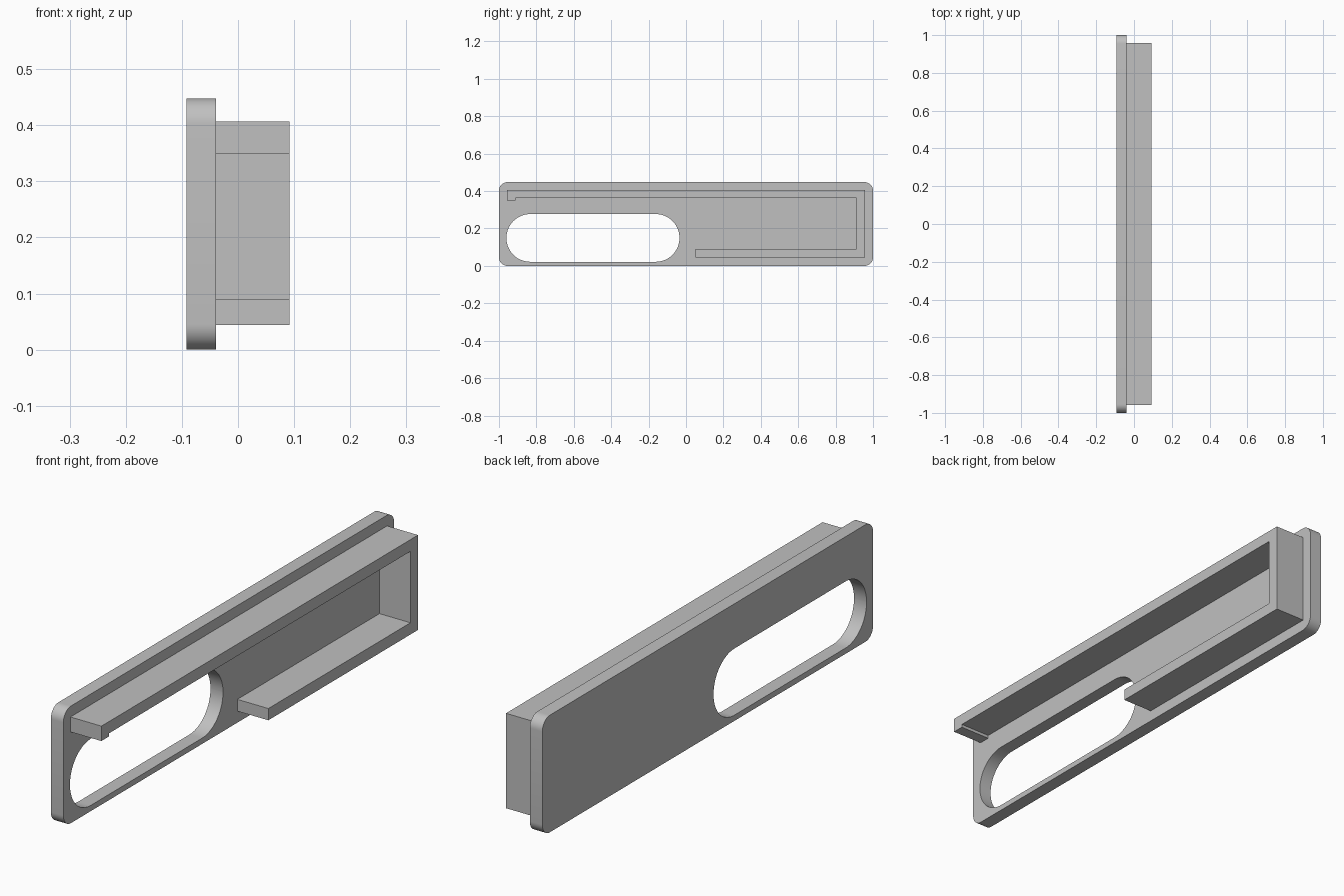
import bpy, bmesh
from math import pi, cos, sin

cube = bpy.data.objects.get("Cube")
if cube:
    bpy.data.objects.remove(cube, do_unlink=True)

grey = bpy.data.materials.new("plain grey")
grey.use_nodes = True
colour = (0.53, 0.53, 0.53, 1)
grey.diffuse_color = colour
grey.node_tree.nodes["Principled BSDF"].inputs["Base Color"].default_value = colour


def rounded_rect(y0, y1, z0, z1, r, steps):
    """Outline in the y-z plane with rounded corners."""
    centres = [(y1 - r, z1 - r), (y0 + r, z1 - r), (y0 + r, z0 + r), (y1 - r, z0 + r)]
    return [(cy + r * cos((k + i / steps) * pi / 2), cz + r * sin((k + i / steps) * pi / 2))
            for k, (cy, cz) in enumerate(centres) for i in range(steps + 1)]


def extruded(name, loops, x0, x1):
    """Fill the outlines (inner ones become holes) and extrude along x."""
    bm = bmesh.new()
    edges = []
    for loop in loops:
        vs = [bm.verts.new((x0, y, z)) for y, z in loop]
        edges += [bm.edges.new((a, b)) for a, b in zip(vs, vs[1:] + vs[:1])]
    bmesh.ops.triangle_fill(bm, use_beauty=True, edges=edges, normal=(1, 0, 0))
    ext = bmesh.ops.extrude_face_region(bm, geom=bm.faces[:], use_keep_orig=True)
    moved = [g for g in ext["geom"] if isinstance(g, bmesh.types.BMVert)]
    bmesh.ops.translate(bm, verts=moved, vec=(x1 - x0, 0, 0))
    bmesh.ops.recalc_face_normals(bm, faces=bm.faces[:])
    mesh = bpy.data.meshes.new(name)
    bm.to_mesh(mesh)
    bm.free()
    mesh.materials.append(grey)
    obj = bpy.data.objects.new(name, mesh)
    bpy.context.collection.objects.link(obj)
    bpy.ops.object.select_all(action="DESELECT")
    obj.select_set(True)
    bpy.context.view_layer.objects.active = obj
    bpy.ops.object.shade_smooth_by_angle(angle=pi / 6)
    return obj


# Backing plate with a long slot
extruded("back_plate", [rounded_rect(-1, 1, 0, 0.448, 0.046, 10),
                        rounded_rect(-0.96, -0.035, 0.022, 0.277, 0.127, 20)],
         -0.092, -0.039)

# Hooked rim: lip, top bar, end wall and short lower bar in one profile
rim = [(-0.957, 0.407), (0.957, 0.407), (0.957, 0.044), (0.052, 0.044),
       (0.052, 0.089), (0.911, 0.089), (0.911, 0.362), (-0.911, 0.362),
       (-0.911, 0.35), (-0.957, 0.35)]
extruded("hooked_rim", [rim], -0.039, 0.092)
